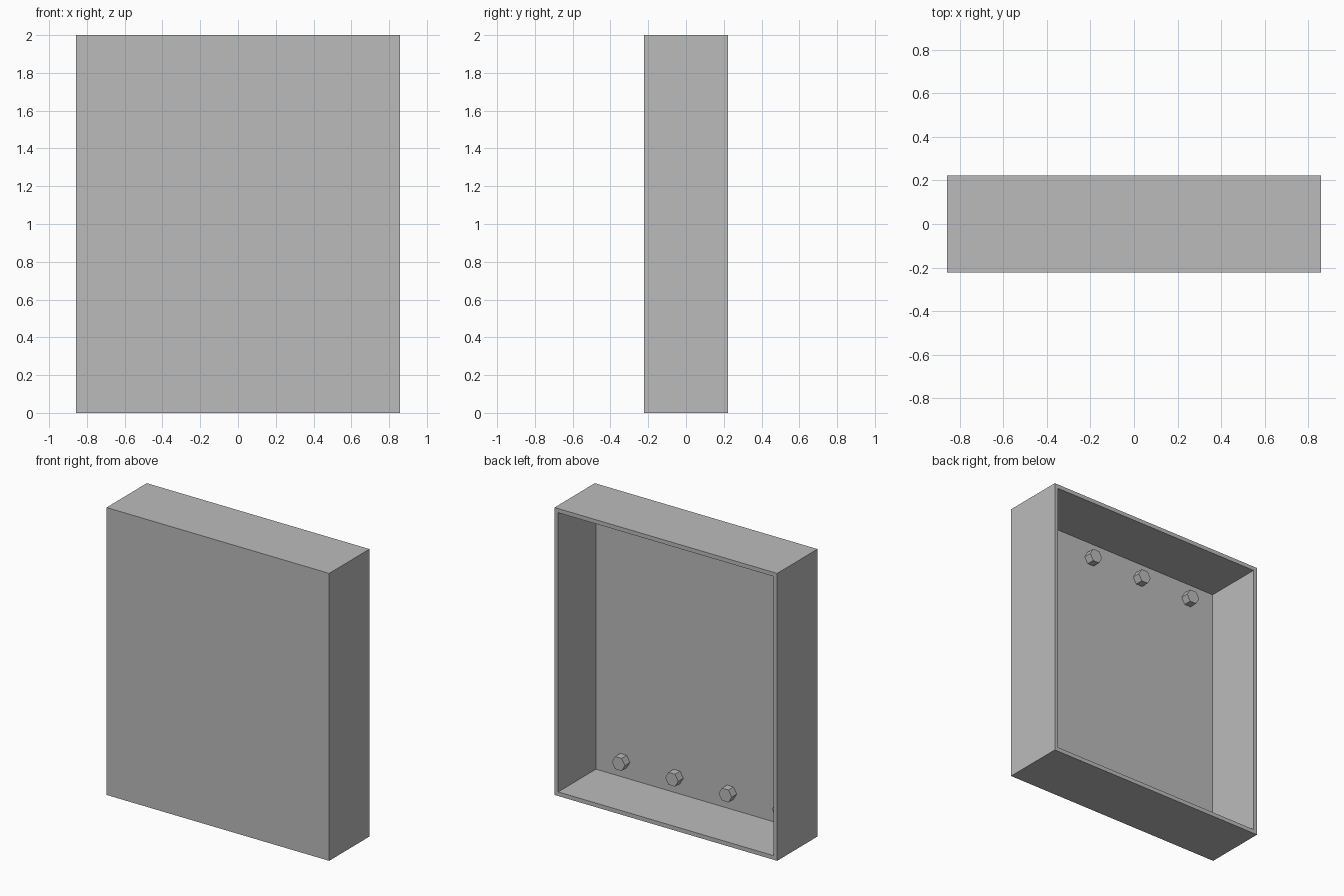
import bpy, bmesh, math
from mathutils import Matrix, Vector

if "Cube" in bpy.data.objects:
    bpy.data.objects.remove(bpy.data.objects["Cube"])

W, D, H = 1.714, 0.443, 2.0      # outer size of the tray
T = 0.0286                       # wall thickness
PEG_R, PEG_L = 0.05, 0.056       # hexagonal peg radius and length

grey = bpy.data.materials.new("plain grey")
grey.diffuse_color = (0.5, 0.5, 0.5, 1)
grey.use_nodes = True
grey.node_tree.nodes["Principled BSDF"].inputs["Base Color"].default_value = grey.diffuse_color


def add_object(name, bm):
    bmesh.ops.recalc_face_normals(bm, faces=bm.faces)
    mesh = bpy.data.meshes.new(name)
    bm.to_mesh(mesh)
    bm.free()
    mesh.materials.append(grey)
    obj = bpy.data.objects.new(name, mesh)
    bpy.context.collection.objects.link(obj)
    return obj


# Tray: a box whose back face is inset and pushed in to leave thin walls
bm = bmesh.new()
bmesh.ops.create_cube(bm, size=1, matrix=Matrix.Translation((0, 0, H / 2)) @ Matrix.Diagonal((W, D, H, 1)))
bm.normal_update()
back = max(bm.faces, key=lambda f: f.normal.y)
bmesh.ops.inset_region(bm, faces=[back], thickness=T, use_even_offset=True)
ext = bmesh.ops.extrude_face_region(bm, geom=[back])
floor_verts = [v for v in ext["geom"] if isinstance(v, bmesh.types.BMVert)]
bmesh.ops.translate(bm, verts=floor_verts, vec=Vector((0, T - D, 0)))
if back.is_valid:
    bmesh.ops.delete(bm, geom=[back], context='FACES_ONLY')
add_object("tray", bm)


# Pegs: two rows of four hexagonal studs on the inside of the front panel
def add_peg(name, x, z):
    bm = bmesh.new()
    y = -D / 2 + T + PEG_L / 2
    turn = Matrix.Rotation(math.pi / 2, 4, 'X') @ Matrix.Rotation(math.pi / 2, 4, 'Z')
    bmesh.ops.create_cone(bm, cap_ends=True, segments=6, radius1=PEG_R, radius2=PEG_R,
                          depth=PEG_L, matrix=Matrix.Translation((x, y, z)) @ turn)
    # points of the hexagon lie along x
    if max(v.co.x for v in bm.verts) - x < PEG_R * 0.95:
        bmesh.ops.rotate(bm, verts=bm.verts, cent=(x, y, z),
                         matrix=Matrix.Rotation(math.pi / 6, 3, 'Y'))
    add_object(name, bm)


for row, z in (("bottom", 0.145), ("top", H - 0.145)):
    for i in range(4):
        add_peg(f"{row}_peg_{i + 1}", (i - 1.5) * 0.411, z)
